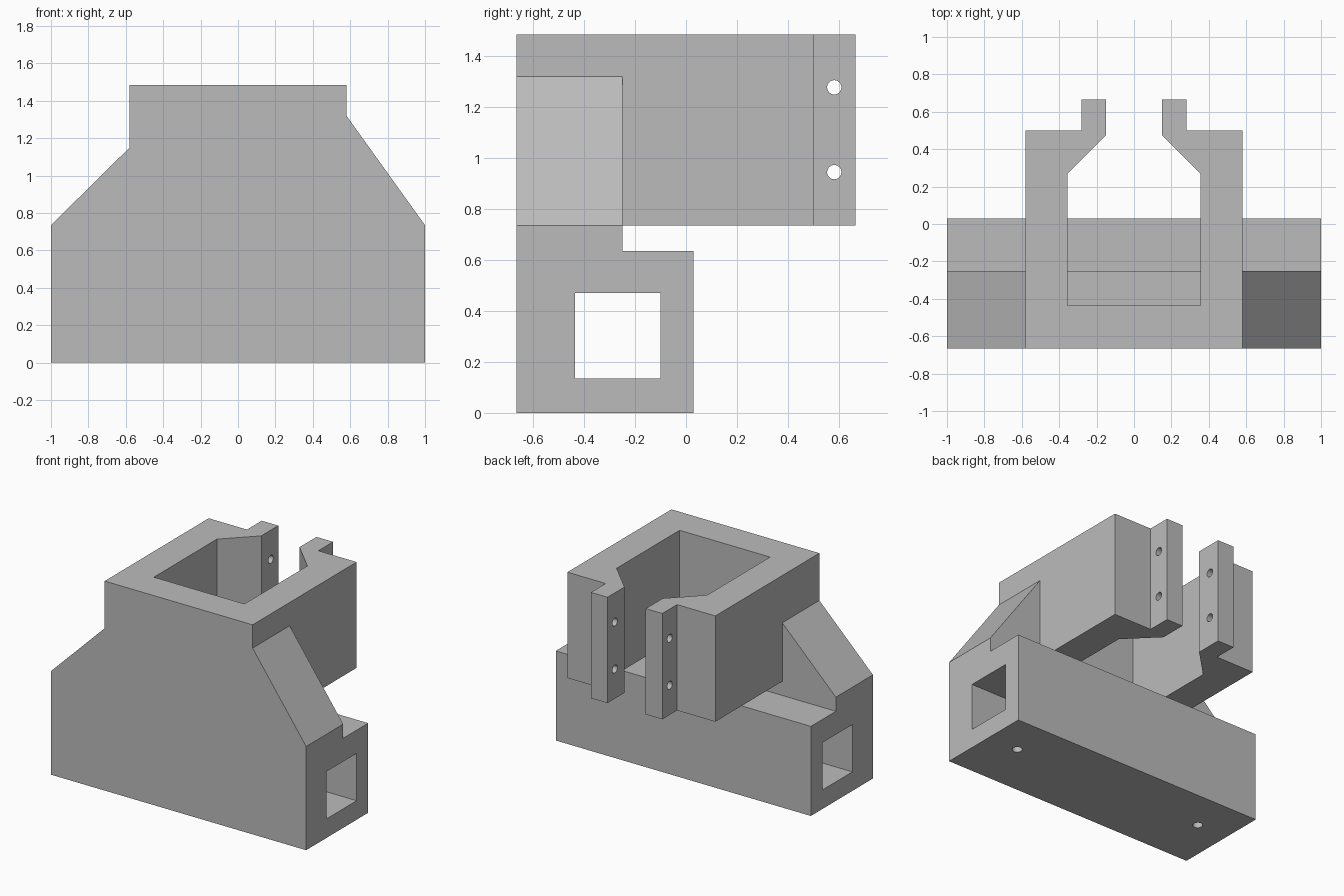
import bpy, bmesh, math
from mathutils import Matrix, Vector

cube = bpy.data.objects.get("Cube")
if cube:
    bpy.data.objects.remove(cube, do_unlink=True)

grey = bpy.data.materials.new("plain grey")
grey.use_nodes = True
colour = (0.5, 0.5, 0.5, 1)
grey.diffuse_color = colour
grey.node_tree.nodes["Principled BSDF"].inputs["Base Color"].default_value = colour


def prism(name, outline, axis, low, high):
    """Extrude a flat outline along the x, y or z axis."""
    place = {"x": lambda a, b: (low, a, b),
             "y": lambda a, b: (a, low, b),
             "z": lambda a, b: (a, b, low)}[axis]
    step = Vector([(high - low) * (axis == c) for c in "xyz"])
    bm = bmesh.new()
    face = bm.faces.new([bm.verts.new(place(a, b)) for a, b in outline])
    top = bmesh.ops.extrude_face_region(bm, geom=[face], use_keep_orig=True)["geom"]
    bmesh.ops.translate(bm, vec=step, verts=[v for v in top if isinstance(v, bmesh.types.BMVert)])
    bmesh.ops.recalc_face_normals(bm, faces=bm.faces)
    return finish(name, bm)


def box(name, x, y, z):
    return prism(name, [(x[0], y[0]), (x[1], y[0]), (x[1], y[1]), (x[0], y[1])], "z", *z)


def drill(name, centre, radius, depth, turn):
    bm = bmesh.new()
    bmesh.ops.create_cone(bm, cap_ends=True, segments=32, radius1=radius, radius2=radius,
                          depth=depth, matrix=Matrix.Translation(centre) @ turn)
    return finish(name, bm)


def finish(name, bm):
    mesh = bpy.data.meshes.new(name)
    bm.to_mesh(mesh)
    bm.free()
    mesh.materials.append(grey)
    obj = bpy.data.objects.new(name, mesh)
    bpy.context.collection.objects.link(obj)
    return obj


def combine(target, other, operation):
    mod = target.modifiers.new(operation, "BOOLEAN")
    mod.operation, mod.object, mod.solver = operation, other, "EXACT"
    bpy.context.view_layer.objects.active = target
    bpy.ops.object.modifier_apply(modifier=mod.name)
    bpy.data.objects.remove(other, do_unlink=True)


front, plate_back, bar_back = -0.665, -0.25, 0.03
ledge, top = 0.735, 1.485

# Front plate with its two unequal sloping shoulders
bracket = prism("clamp_bracket", [
    (-1, 0), (1, 0), (1, ledge), (0.58, 1.32), (0.58, top),
    (-0.58, top), (-0.58, 1.15), (-1, ledge)], "y", front, plate_back)
combine(bracket, box("cavity", (-0.355, 0.355), (-0.435, 0), (ledge, 2)), "DIFFERENCE")

# Base bar
combine(bracket, box("base_bar", (-1, 1), (front, bar_back), (0, 0.635)), "UNION")

# Open clamp with tapered jaws and two lugs
half = [(0.58, front), (0.58, 0.5), (0.28, 0.5), (0.28, 0.665), (0.15, 0.665),
        (0.15, 0.475), (0.355, 0.27), (0.355, -0.435)]
clamp = half + [(-x, y) for x, y in reversed(half)]
combine(bracket, prism("clamp", clamp, "z", ledge, top), "UNION")

# Square tunnel along the bar
combine(bracket, box("tunnel", (-2, 2), (-0.435, -0.1), (0.135, 0.47)), "DIFFERENCE")

# Bolt holes through the lugs
for z in (0.945, 1.278):
    combine(bracket, drill("lug_hole", (0, 0.582, z), 0.028, 1, Matrix.Rotation(math.pi / 2, 4, "Y")),
            "DIFFERENCE")

# Screw holes in the underside
for x in (-0.76, 0.76):
    combine(bracket, drill("screw_hole", (x, -0.267, 0.05), 0.033, 0.3, Matrix()), "DIFFERENCE")

# Merge leftover coplanar faces
bm = bmesh.new()
bm.from_mesh(bracket.data)
bmesh.ops.remove_doubles(bm, verts=bm.verts, dist=0.0001)
bmesh.ops.dissolve_limit(bm, angle_limit=0.01, verts=bm.verts, edges=bm.edges)
bm.to_mesh(bracket.data)
bm.free()

bpy.ops.object.select_all(action="DESELECT")
bracket.select_set(True)
bpy.context.view_layer.objects.active = bracket
bpy.ops.object.shade_smooth_by_angle(angle=math.radians(30))
